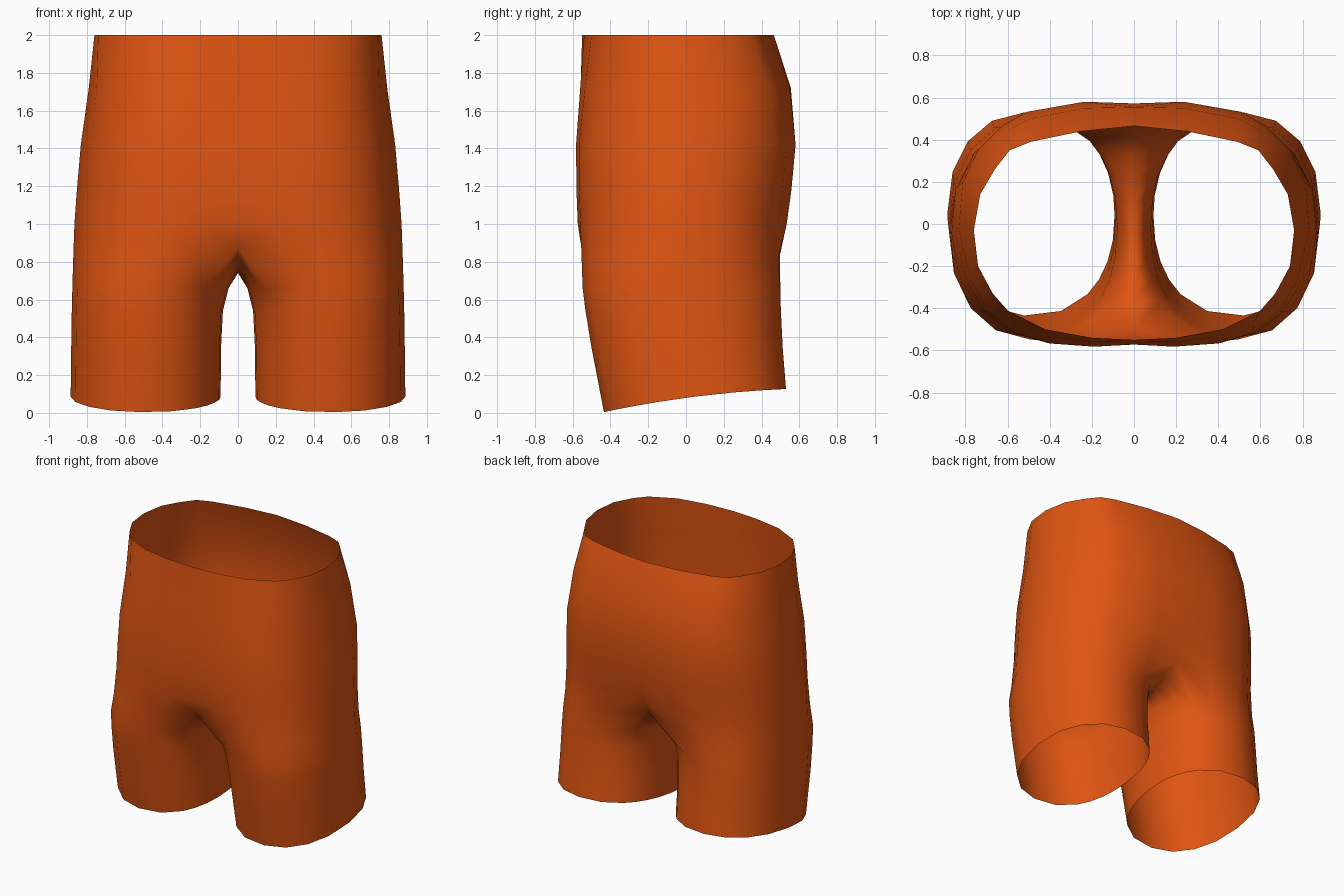
import bpy, bmesh, math

if "Cube" in bpy.data.objects:
    bpy.data.objects.remove(bpy.data.objects["Cube"])

# Half outlines (x, y), running from front seam round the side to back seam
WAIST = [(0, -.55), (.2, -.54), (.42, -.5), (.6, -.41), (.67, -.33), (.74, -.2), (.76, -.03),
         (.73, .14), (.66, .26), (.59, .35), (.49, .39), (.25, .44), (0, .465)]
HIP = [(0, -.565), (.2, -.575), (.42, -.56), (.6, -.51), (.73, -.41), (.82, -.26), (.88, -.02),
       (.86, .2), (.78, .36), (.66, .47), (.54, .535), (.25, .583), (0, .575)]
N_OUT, N_IN = 13, 7


def torso(t, w, yf, yb):
    """Blend waist to hip outline, fitted to half width w and depth yf..yb."""
    pts = [(a[0] + (b[0] - a[0]) * t, a[1] + (b[1] - a[1]) * t) for a, b in zip(WAIST, HIP)]
    mx = max(p[0] for p in pts)
    lo, hi = min(p[1] for p in pts), max(p[1] for p in pts)
    return [(x * w / mx, yf + (y - lo) / (hi - lo) * (yb - yf)) for x, y in pts]


def leg(xi, xo, yf, yb, power=2.25):
    """Closed leg outline: outer points first, then inner thigh from back to front."""
    angs = [-130 + 260 * i / (N_OUT - 1) for i in range(N_OUT)]
    angs += [130 + 100 * (i + 1) / (N_IN + 1) for i in range(N_IN)]
    out = []
    for a in angs:
        c, s = math.cos(math.radians(a)), math.sin(math.radians(a))
        sx = math.copysign(abs(c) ** (2 / power), c)
        sy = math.copysign(abs(s) ** (2 / power), s)
        out.append(((xi + xo) / 2 + (xo - xi) / 2 * sx, (yf + yb) / 2 + (yb - yf) / 2 * sy))
    return out


bm = bmesh.new()
rows = []

# Torso rows, waist downwards
for z, t, w, yf, yb in [(2, 0, .76, -.55, .465), (1.72, .6, .79, -.56, .555),
                        (1.42, 1, .832, -.582, .58), (1.18, 1, .853, -.58, .558),
                        (1.0, 1, .866, -.573, .533)]:
    pts = torso(t, w, yf, yb)
    if z == 1.0:  # the seam starts to sink in
        pts[0], pts[-1] = (0, yf * .96), (0, yb * .96)
    rows.append([bm.verts.new((x, y, z)) for x, y in pts])

# Crotch row: outer arc halfway between hip and leg, inner arc on the seam
h, l = torso(1, .873, -.56, .51), leg(0, .873, -.56, .51)
row = []
for i in range(N_OUT):
    k = abs(i - 6) / 6
    x = 0 if i in (0, N_OUT - 1) else (h[i][0] + l[i][0]) / 2
    row.append(bm.verts.new((x, (h[i][1] + l[i][1]) / 2, .8 + .08 * k ** 4)))
for x, y in l[N_OUT:]:
    row.append(bm.verts.new((0, y, .74 + .13 * min(1, abs(y) / .45) ** 2)))
rows.append(row)

# Leg rows down to the slanted hem
for z, xi, xo, yf, yb in [(.66, .05, .877, -.548, .5), (.54, .08, .88, -.533, .503),
                          (.34, .09, .883, -.5, .513), (None, .092, .886, -.435, .53)]:
    rows.append([bm.verts.new((x, y, z if z else .08 + .135 * y - .09 * y * y))
                 for x, y in leg(xi, xo, yf, yb)])

# Skin the rows: open arcs on the torso, closed rings on the leg
for up, dn in zip(rows, rows[1:]):
    n = len(up)
    for i in range(n if n > N_OUT else n - 1):
        j = (i + 1) % n
        bm.faces.new((dn[i], dn[j], up[j], up[i]))

mesh = bpy.data.meshes.new("shorts")
bm.to_mesh(mesh)
bm.free()
shorts = bpy.data.objects.new("shorts", mesh)
bpy.context.collection.objects.link(shorts)

# Other half
mirror = shorts.modifiers.new("mirror", 'MIRROR')
mirror.use_clip = True
mirror.merge_threshold = .002

orange = bpy.data.materials.new("orange cloth")
orange.diffuse_color = (.74, .09, .006, 1)
orange.use_nodes = True
orange.node_tree.nodes["Principled BSDF"].inputs["Base Color"].default_value = orange.diffuse_color
mesh.materials.append(orange)
mesh.shade_smooth()
